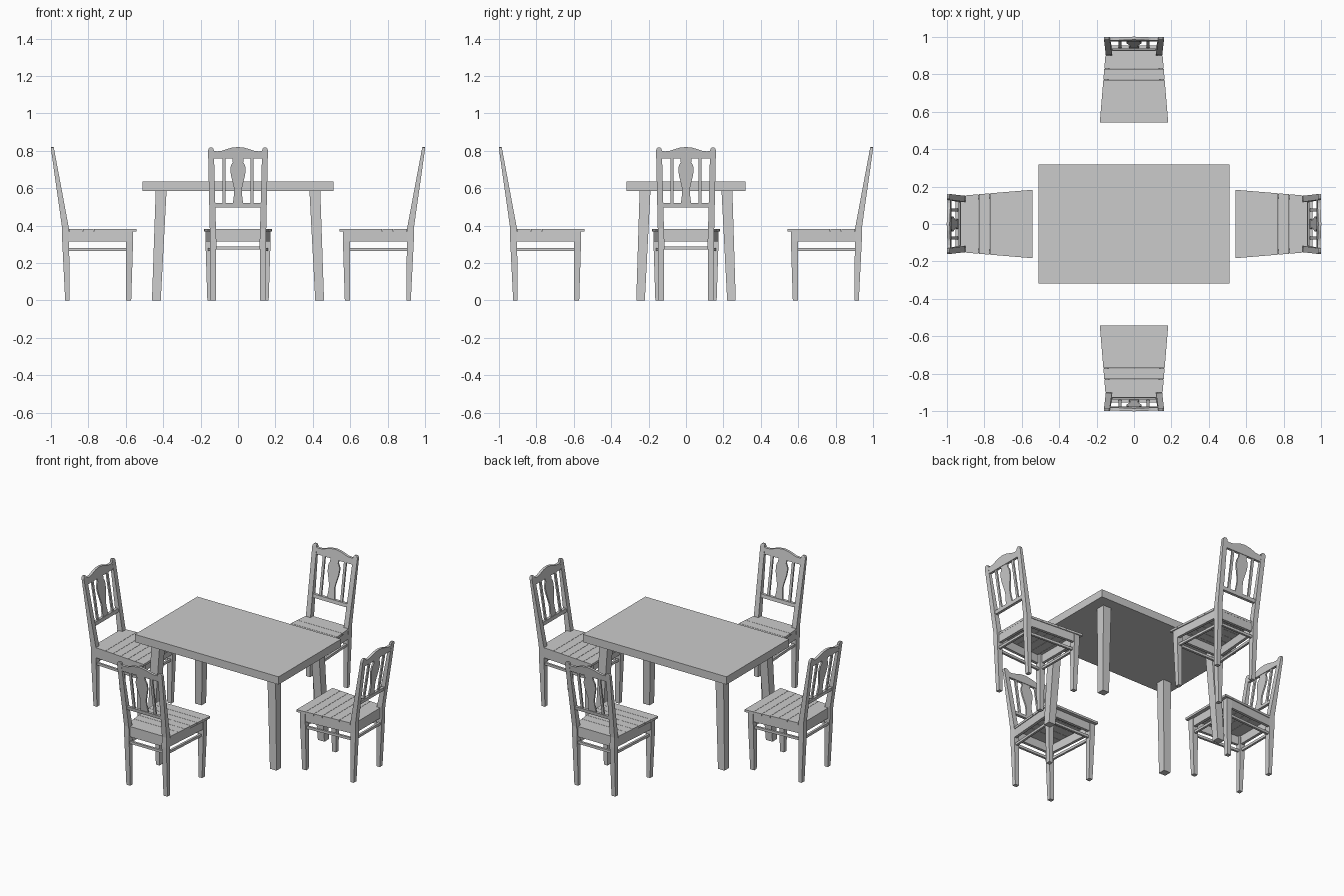
import bpy, math
from mathutils import Vector, Matrix

if "Cube" in bpy.data.objects:
    bpy.data.objects.remove(bpy.data.objects["Cube"])

chair_parts = []


def make(name, verts, faces, chair=True):
    me = bpy.data.meshes.new(name)
    me.from_pydata(verts, [], faces)
    me.update()
    ob = bpy.data.objects.new(name, me)
    bpy.context.collection.objects.link(ob)
    if chair:
        chair_parts.append(ob)
    return ob


def loft(name, rings, chair=True):
    """Closed solid through rings of equal length (counter-clockwise seen from the end)."""
    n = len(rings[0])
    faces = [tuple(reversed(range(n)))]
    for r in range(len(rings) - 1):
        for i in range(n):
            j = (i + 1) % n
            faces.append((r * n + i, r * n + j, (r + 1) * n + j, (r + 1) * n + i))
    last = (len(rings) - 1) * n
    faces.append(tuple(range(last, last + n)))
    return make(name, [v for ring in rings for v in ring], faces, chair)


def rect(x0, x1, y0, y1, z):
    x0, x1 = sorted((x0, x1))
    y0, y1 = sorted((y0, y1))
    return [(x0, y0, z), (x1, y0, z), (x1, y1, z), (x0, y1, z)]


def post(name, sections, sx=1, sy=1, chair=True):
    return loft(name, [rect(sx * a, sx * b, sy * c, sy * d, z)
                       for a, b, c, d, z in sections], chair)


def bar(name, p, q, thick, z0, z1):
    """Horizontal board from p to q in plan."""
    p, q = Vector(p), Vector(q)
    d = (q - p).normalized()
    s = Vector((-d.y, d.x)) * thick / 2
    plan = [p - s, q - s, q + s, p + s]
    return loft(name, [[(v.x, v.y, z) for v in plan] for z in (z0, z1)])


def back_y(z):
    """Centre line of the leaning chair back."""
    return 0.9225 + (z - 0.38) * 0.07 / 0.435


def back_board(name, half, thick, x_shift=0.0):
    """Board in the chair back from the right half of its outline (bottom to top)."""
    outline = half + [(-x, z) for x, z in reversed(half) if x > 0]
    return loft(name, [[(x + x_shift, back_y(z) + s * thick / 2, z) for x, z in outline]
                       for s in (1, -1)])


# Table top and splayed tapered legs
post("table_top", [(-0.51, 0.51, -0.317, 0.317, 0.585),
                   (-0.51, 0.51, -0.317, 0.317, 0.635)], chair=False)
for sx in (-1, 1):
    for sy in (-1, 1):
        post("table_leg", [(0.413, 0.46, 0.22, 0.266, 0),
                           (0.382, 0.44, 0.19, 0.248, 0.585)], sx, sy, chair=False)

# Chair legs, posts, side rails, slats
for s in (-1, 1):
    post("front_leg", [(0.138, 0.164, 0.571, 0.599, 0),
                       (0.136, 0.174, 0.561, 0.599, 0.315),
                       (0.136, 0.174, 0.561, 0.599, 0.368)], s)
    post("rear_post", [(0.118, 0.146, 0.900, 0.924, 0),
                       (0.116, 0.150, 0.903, 0.940, 0.32),
                       (0.118, 0.151, 0.904, 0.940, 0.385),
                       (0.129, 0.160, 0.982, 0.999, 0.802),
                       (0.131, 0.157, 0.984, 1.000, 0.812),
                       (0.138, 0.151, 0.987, 1.000, 0.817)], s)
    bar("side_apron", (s * 0.165, 0.575), (s * 0.139, 0.92), 0.018, 0.315, 0.368)
    bar("side_stretcher", (s * 0.153, 0.585), (s * 0.133, 0.915), 0.014, 0.265, 0.281)
    back_board("back_slat", [(0.008, 0.515), (0.008, 0.765)], 0.010, s * 0.075)

# Front and rear rails
for name, y, w in (("front", 0.575, 0.15), ("rear", 0.918, 0.13)):
    bar(name + "_apron", (-w, y), (w, y), 0.018, 0.315, 0.368)
    bar(name + "_stretcher", (-w, y + 0.004), (w, y + 0.004), 0.014, 0.272, 0.288)

# Chair back: lower rail, shaped splat, crest
back_board("lower_back_rail", [(0.135, 0.498), (0.135, 0.52)], 0.018)
back_board("back_splat", [(0.028, 0.515), (0.022, 0.56), (0.020, 0.595), (0.028, 0.63),
                          (0.038, 0.67), (0.041, 0.70), (0.038, 0.722), (0.028, 0.738),
                          (0.030, 0.765)], 0.010)
back_board("crest_rail", [(0.135, 0.759), (0.137, 0.801), (0.112, 0.797), (0.088, 0.799),
                          (0.062, 0.808), (0.035, 0.816), (0.0, 0.820)], 0.016)

# Seat planks, tapering towards the back
def half_width(y):
    return 0.183 - (y - 0.542) * 0.03 / 0.36


edges = [0.542, 0.604, 0.660, 0.716, 0.772, 0.830, 0.902]
for a, b in zip(edges, edges[1:]):
    a, b = a + 0.0008, b - 0.0008
    wa, wb = half_width(a), half_width(b)
    loft("seat_plank", [[(-wa, a, z), (wa, a, z), (wb, b, z), (-wb, b, z)]
                        for z in (0.368, 0.382)])
post("seat_back_strip", [(-0.117, 0.117, 0.901, 0.928, z) for z in (0.368, 0.382)])

# Repeat the chair on all four sides of the table
for ob in list(chair_parts):
    for k in (1, 2, 3):
        copy = ob.copy()
        copy.matrix_world = Matrix.Rotation(k * math.pi / 2, 4, 'Z')
        bpy.context.collection.objects.link(copy)
